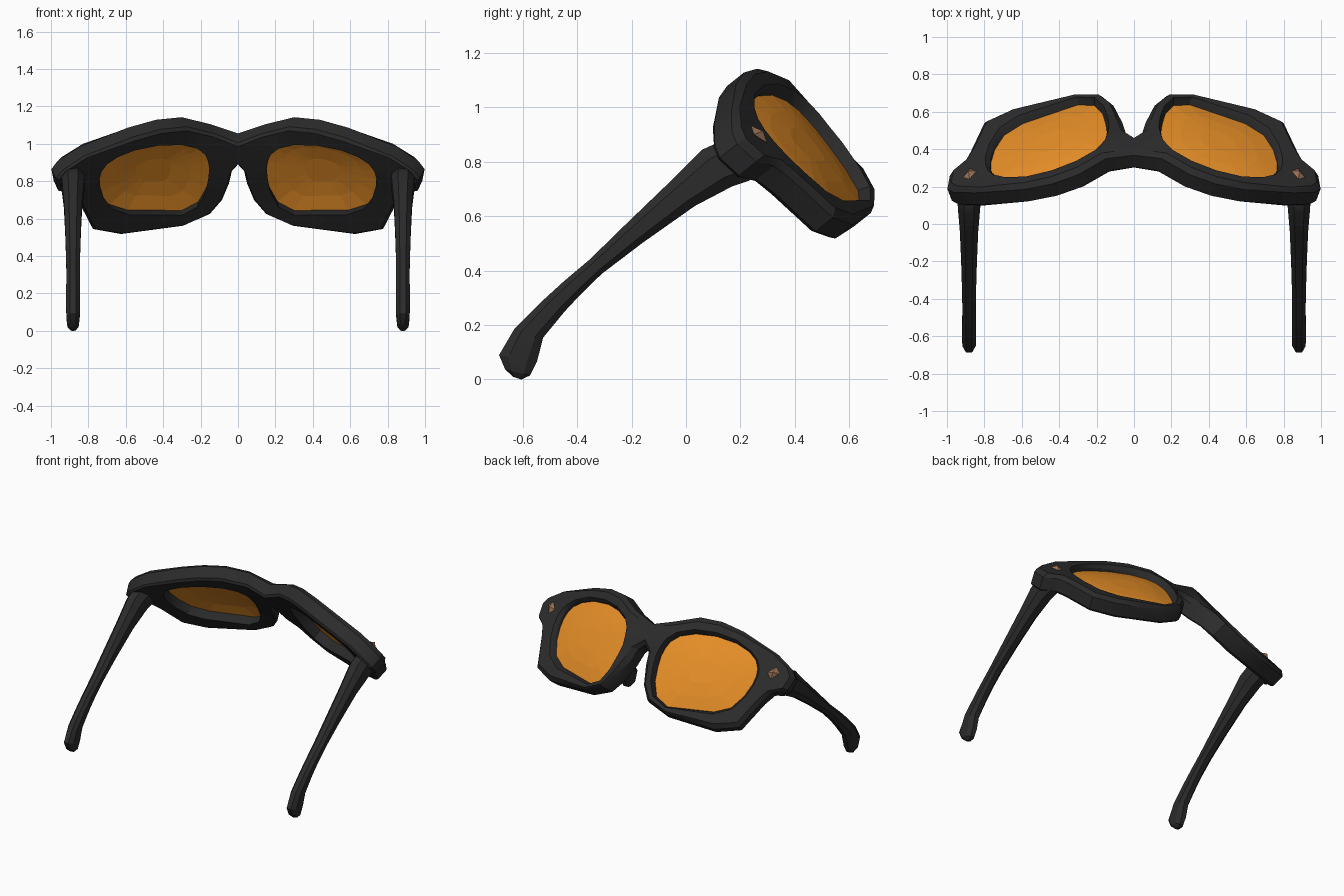
import bpy, bmesh, math
from mathutils import Vector

cube = bpy.data.objects.get("Cube")
if cube:
    bpy.data.objects.remove(cube, do_unlink=True)


def material(name, rgb):
    m = bpy.data.materials.new(name)
    m.use_nodes = True
    m.diffuse_color = (*rgb, 1)
    m.node_tree.nodes["Principled BSDF"].inputs["Base Color"].default_value = (*rgb, 1)
    return m


black = material("black plastic", (0.024, 0.024, 0.024))
amber = material("amber lens", (0.77, 0.265, 0.02))
bronze = material("bronze", (0.30, 0.16, 0.09))

# Tilted, slightly twisted plane shared by rim, lens and rivet on the +x side
SLOPE_X, SLOPE_Z, REACH = 0.38, 0.8, 1.245
NORMAL = Vector((SLOPE_X, 1, SLOPE_Z)).normalized()


def on_plane(x, z, depth=0):
    bridge = 0.075 * min(1, max(0, 1 - (x - 0.03) / 0.09))
    twist = 0.22 * max(0, x - 0.3) * (0.85 - z)
    wrap = 0.3 * max(0, x - 0.88)
    y = REACH - SLOPE_X * x - SLOPE_Z * z - bridge + twist - wrap
    n = NORMAL.copy()
    n.x *= min(1, x / 0.1)
    return Vector((x, y, z)) + n * depth


def finish(bm, name, mat, smooth=True):
    bmesh.ops.recalc_face_normals(bm, faces=bm.faces)
    mesh = bpy.data.meshes.new(name)
    bm.to_mesh(mesh)
    bm.free()
    mesh.materials.append(mat)
    ob = bpy.data.objects.new(name, mesh)
    bpy.context.collection.objects.link(ob)
    if smooth:
        bpy.ops.object.select_all(action='DESELECT')
        ob.select_set(True)
        bpy.context.view_layer.objects.active = ob
        bpy.ops.object.shade_smooth_by_angle(angle=math.radians(28))
    mirror = ob.modifiers.new("Mirror", 'MIRROR')
    mirror.use_axis[0] = True
    mirror.merge_threshold = 0.002
    return ob


# Half outline of the frame (x, z), from bridge top round to bridge underside
OUTER = [(0, 1.035), (.14, 1.085), (.29, 1.122), (.43, 1.108), (.58, 1.066),
         (.84, .964), (.955, .888), (.988, .845), (.975, .78), (.90, .765),
         (.865, .72), (.79, .575), (.64, .548), (.31, .592), (.165, .655),
         (.10, .73), (.056, .82), (.038, .885), (0, .92)]
# Matching points of the lens opening
INNER = [(.155, .98), (.20, 1.015), (.29, 1.036), (.42, 1.033), (.56, 1.005),
         (.66, .965), (.72, .925), (.75, .885), (.762, .845), (.76, .80),
         (.74, .735), (.69, .668), (.59, .635), (.29, .632), (.20, .68),
         (.155, .76), (.138, .84), (.132, .90), (.14, .945)]

# Frame: cross-section loops run from the opening over the front to the back
bm = bmesh.new()
SECTION = [("hole", .035), ("lip", .06), ("edge", .06), ("out", .034),
           ("out", -.05), ("rear", -.064), ("back", -.064)]


def rim_point(i, kind):
    o, h = Vector(OUTER[i]), Vector(INNER[i])
    if kind == "out":
        return o
    if kind == "hole":
        return h
    if kind == "back":
        return h.lerp(Vector((.7, .98)), 0.07)
    size = 0.028 if kind != "rear" else 0.014
    step = min(size / (h - o).length, 0.3)
    if kind == "lip":
        return h.lerp(o, step * 0.6)
    if o.x == 0:
        return o.lerp(Vector((0, 0.98)), size * 14)
    return o.lerp(h, step)


count = len(OUTER)
loops = [[bm.verts.new(on_plane(*rim_point(i, kind), depth)) for i in range(count)]
         for kind, depth in SECTION]
for k in range(len(loops)):
    a, b = loops[k], loops[(k + 1) % len(loops)]
    for i in range(count):
        j = (i + 1) % count
        if j == 0 and k in (2, 3, 4):      # open where the halves meet
            continue
        bm.faces.new((a[i], a[j], b[j], b[i]))
finish(bm, "frame", black)

# Lens: shallow faceted dome in the opening
bm = bmesh.new()
middle = Vector((.44, .84))
rings = []
for scale, depth in ((1.02, .015), (.65, .035), (.3, .045)):
    rings.append([bm.verts.new(on_plane(*middle.lerp(Vector(p), scale), depth))
                  for p in INNER])
for a, b in zip(rings, rings[1:]):
    for i in range(count):
        j = (i + 1) % count
        bm.faces.new((a[i], a[j], b[j], b[i]))
bm.faces.new(rings[-1])
lens = finish(bm, "lens", amber, smooth=False)
solid = lens.modifiers.new("Thickness", 'SOLIDIFY')
solid.thickness = 0.008

# Temple arm: upper (y, z), lower (y, z), half width
ARM = [((.15, .87), (.26, .75), .06), ((.115, .87), (.23, .73), .062),
       ((.06, .845), (.17, .71), .06), ((-.066, .72), (.033, .638), .049),
       ((-.224, .568), (-.16, .502), .042), ((-.353, .442), (-.31, .388), .038),
       ((-.45, .36), (-.39, .31), .036),
       ((-.53, .287), (-.446, .25), .036), ((-.632, .184), (-.525, .154), .037),
       ((-.687, .09), (-.548, .065), .036), ((-.665, .037), (-.573, .015), .03),
       ((-.635, .01), (-.605, 0), .014)]
bm = bmesh.new()
rings = []
for up, low, half in ARM:
    up, low = Vector((.882, *up)), Vector((.882, *low))
    mid, reach = (up + low) / 2, (up - low) / 2
    ring = []
    for s, w in ((1, .45), (.5, 1), (-.5, 1), (-1, .45),
                 (-1, -.45), (-.5, -1), (.5, -1), (1, -.45)):
        ring.append(bm.verts.new(mid + reach * s + Vector((half * w, 0, 0))))
    rings.append(ring)
for a, b in zip(rings, rings[1:]):
    for i in range(8):
        j = (i + 1) % 8
        bm.faces.new((a[i], a[j], b[j], b[i]))
bm.faces.new(rings[0])
bm.faces.new(rings[-1])
finish(bm, "temple_arm", black)

# Rivet: small diamond stud near the hinge
bm = bmesh.new()
base = [bm.verts.new(on_plane(.862 + dx, .865 + dz, .06))
        for dx, dz in ((.036, 0), (0, .032), (-.036, 0), (0, -.032))]
tip = bm.verts.new(on_plane(.862, .865, .08))
for i in range(4):
    bm.faces.new((base[i], base[(i + 1) % 4], tip))
bm.faces.new(base)
finish(bm, "rivet", bronze, smooth=False)
